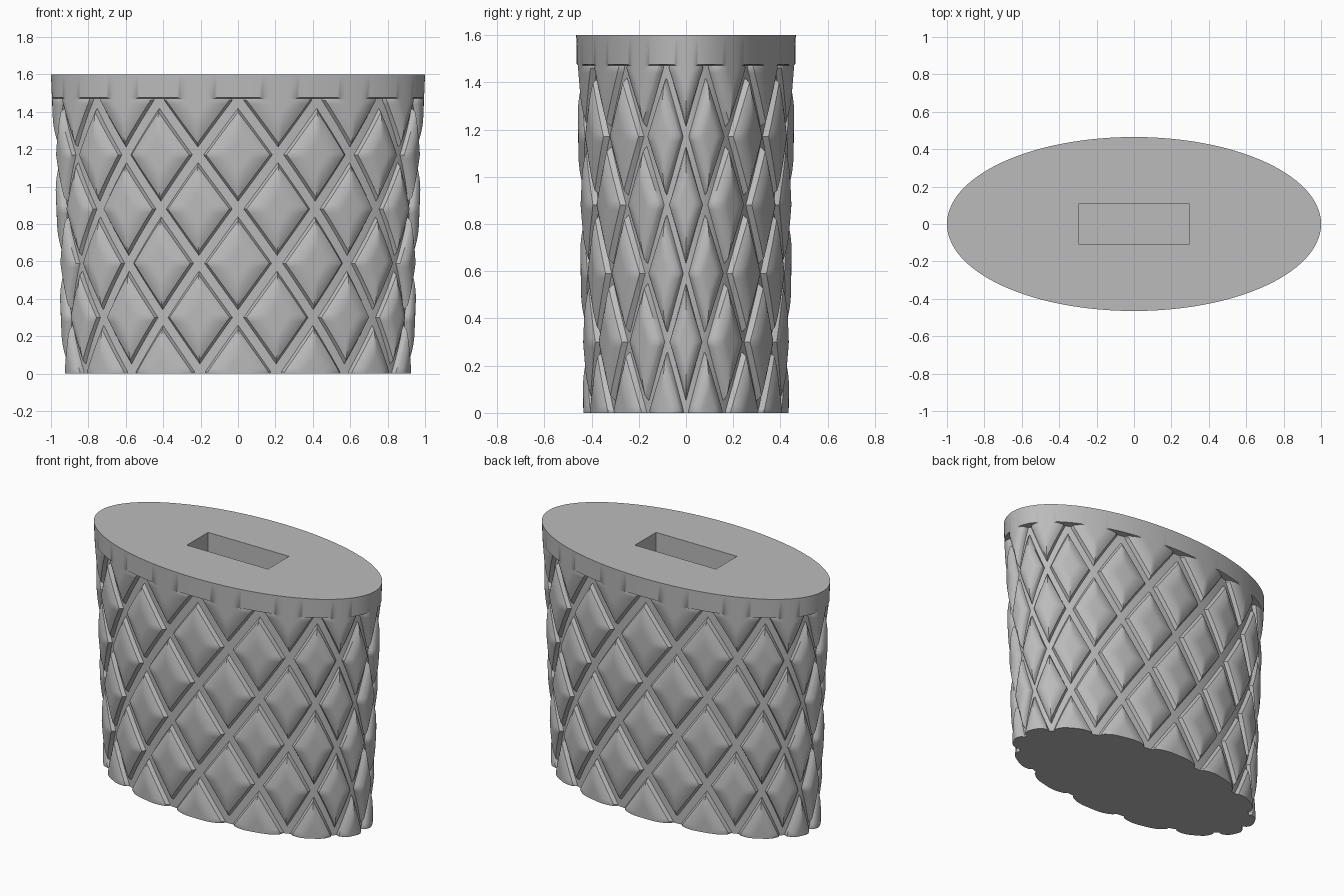
import bpy, bmesh, math

if "Cube" in bpy.data.objects:
    bpy.data.objects.remove(bpy.data.objects["Cube"])

HEIGHT = 1.6
RX, RY = 1.0, 0.465        # rim half axes
TAPER = 0.935              # foot size relative to the rim
COLUMNS = 14               # diamonds around the body
HALF = 0.29                # half a diamond's height
TOP_CROSS = 1.46           # height where the highest grooves meet
BAND = 1.472               # start of the plain rim band
SUB = 14                   # mesh steps per half diamond
RING = COLUMNS * 2 * SUB


def groove_distances(col, z):
    """Distance to the nearest groove of each diagonal family (0 to 0.5)."""
    u = col / (2 * SUB)
    v = (z - TOP_CROSS) / (2 * HALF)
    return [abs(s - round(s)) for s in (u + v, u - v)]


def inset(col, z):
    """Groove floor, steep wall, then a softly pillowed diamond."""
    if z > BAND:
        return 0.0
    d = min(groove_distances(col, z))
    step = 0.5 / SUB
    if d < 2.1 * step:
        return 0.045
    soft = max(0.0, 1 - (d - 3 * step) / 0.25)
    return 0.022 * soft ** 2


def body_point(col, z):
    t = 2 * math.pi * col / RING
    scale = TAPER + (1 - TAPER) * z / HEIGHT
    x, y = RX * scale * math.sin(t), -RY * scale * math.cos(t)
    nx, ny = math.sin(t) / RX, -math.cos(t) / RY
    k = inset(col, z) / math.hypot(nx, ny)
    return x - nx * k, y - ny * k, z


# Heights follow the diamond lattice, so grooves run along mesh diagonals
dz = HALF / SUB
levels = [TOP_CROSS - i * dz for i in range(int(TOP_CROSS / dz) + 1)]
levels = [0.0] + [z for z in reversed(levels) if z > 0.004]
levels += [BAND, BAND + 0.003, HEIGHT]

bm = bmesh.new()
rings = [[bm.verts.new(body_point(c, z)) for c in range(RING)] for z in levels]

# Quilted side wall
for i in range(len(levels) - 1):
    mid = (levels[i] + levels[i + 1]) / 2
    for c in range(RING):
        n = (c + 1) % RING
        a, b, e, f = rings[i][c], rings[i][n], rings[i + 1][n], rings[i + 1][c]
        rising, falling = groove_distances(c + 0.5, mid)
        if levels[i + 1] > BAND:
            bm.faces.new((a, b, e, f))
        elif rising < falling:
            bm.faces.new((a, b, f))
            bm.faces.new((b, e, f))
        else:
            bm.faces.new((a, b, e))
            bm.faces.new((a, e, f))

# Flat foot
bm.faces.new(list(reversed(rings[0])))

# Blind rectangular slot sunk into the top
corners = [(-0.295, -0.11), (0.295, -0.11), (0.295, 0.11), (-0.295, 0.11)]
mouth = [bm.verts.new((x, y, HEIGHT)) for x, y in corners]
floor = [bm.verts.new((x, y, HEIGHT - 1.0)) for x, y in corners]
for i in range(4):
    j = (i + 1) % 4
    bm.faces.new((mouth[j], mouth[i], floor[i], floor[j]))
bm.faces.new(floor)

# Top cap around the slot mouth
loops = [rings[-1], mouth]
edges = [bm.edges.get((lp[i - 1], lp[i])) for lp in loops for i in range(len(lp))]
bmesh.ops.triangle_fill(bm, edges=edges, use_beauty=True, normal=(0, 0, 1))
bmesh.ops.recalc_face_normals(bm, faces=bm.faces)

mesh = bpy.data.meshes.new("quilted_grip")
bm.to_mesh(mesh)
bm.free()
grip = bpy.data.objects.new("quilted_grip", mesh)
bpy.context.collection.objects.link(grip)

# Single grey material
grey = bpy.data.materials.new("plain_grey")
grey.use_nodes = True
colour = (0.5, 0.5, 0.5, 1)
grey.diffuse_color = colour
grey.node_tree.nodes["Principled BSDF"].inputs["Base Color"].default_value = colour
mesh.materials.append(grey)

bpy.ops.object.select_all(action="DESELECT")
grip.select_set(True)
bpy.context.view_layer.objects.active = grip
bpy.ops.object.shade_smooth_by_angle(angle=math.radians(35))
